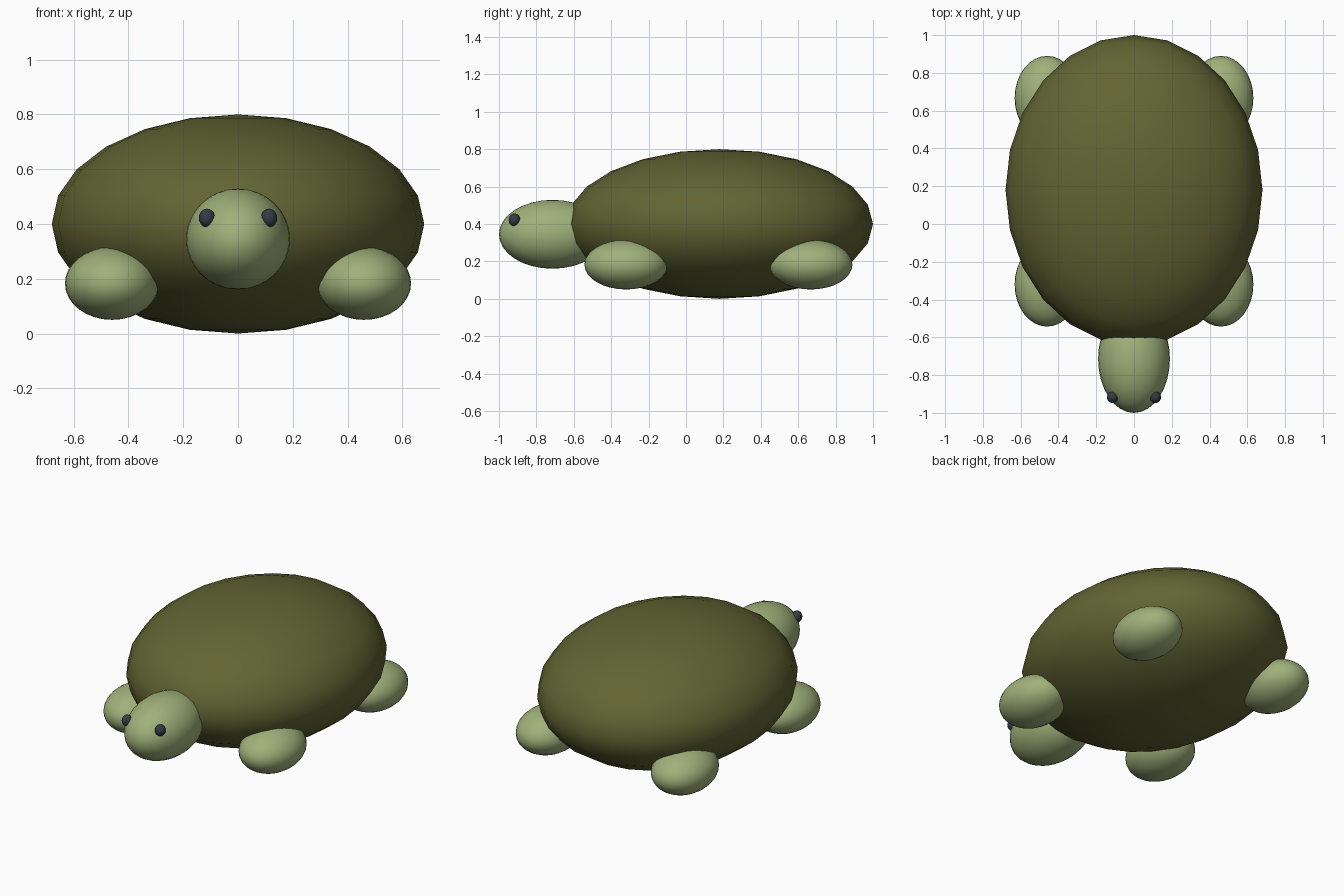
import bpy

if "Cube" in bpy.data.objects:
    bpy.data.objects.remove(bpy.data.objects["Cube"])


def material(name, colour):
    m = bpy.data.materials.new(name)
    m.diffuse_color = (*colour, 1)
    m.use_nodes = True
    m.node_tree.nodes["Principled BSDF"].inputs["Base Color"].default_value = m.diffuse_color
    return m


shell_green = material("dark olive", (0.120, 0.127, 0.033))
skin_green = material("light sage green", (0.35, 0.44, 0.195))
eye_dark = material("dark slate", (0.035, 0.045, 0.06))


def ellipsoid(name, centre, radii, mat, segments=32, rings=16):
    """Smooth UV sphere stretched to three radii."""
    bpy.ops.mesh.primitive_uv_sphere_add(segments=segments, ring_count=rings,
                                         radius=1, location=centre)
    ob = bpy.context.object
    ob.name = name
    ob.scale = radii
    bpy.ops.object.transform_apply(location=False, rotation=False, scale=True)
    bpy.ops.object.shade_smooth()
    ob.data.materials.append(mat)
    return ob


# Domed body shell, coarser than the other parts
ellipsoid("shell", (0, 0.18, 0.40), (0.68, 0.82, 0.40), shell_green, 24, 12)

# Head poking out at the front
ellipsoid("head", (0, -0.714, 0.345), (0.19, 0.286, 0.184), skin_green)

for side, label in ((-1, "left"), (1, "right")):
    # Eyes half sunk into the head
    ellipsoid(f"{label}_eye", (side * 0.113, -0.917, 0.422),
              (0.030, 0.031, 0.034), eye_dark, 20, 10)
    # Stubby feet tucked under the shell
    for end, y in (("front", -0.32), ("back", 0.667)):
        ellipsoid(f"{end}_{label}_leg", (side * 0.46, y, 0.183),
                  (0.172, 0.223, 0.133), skin_green)
